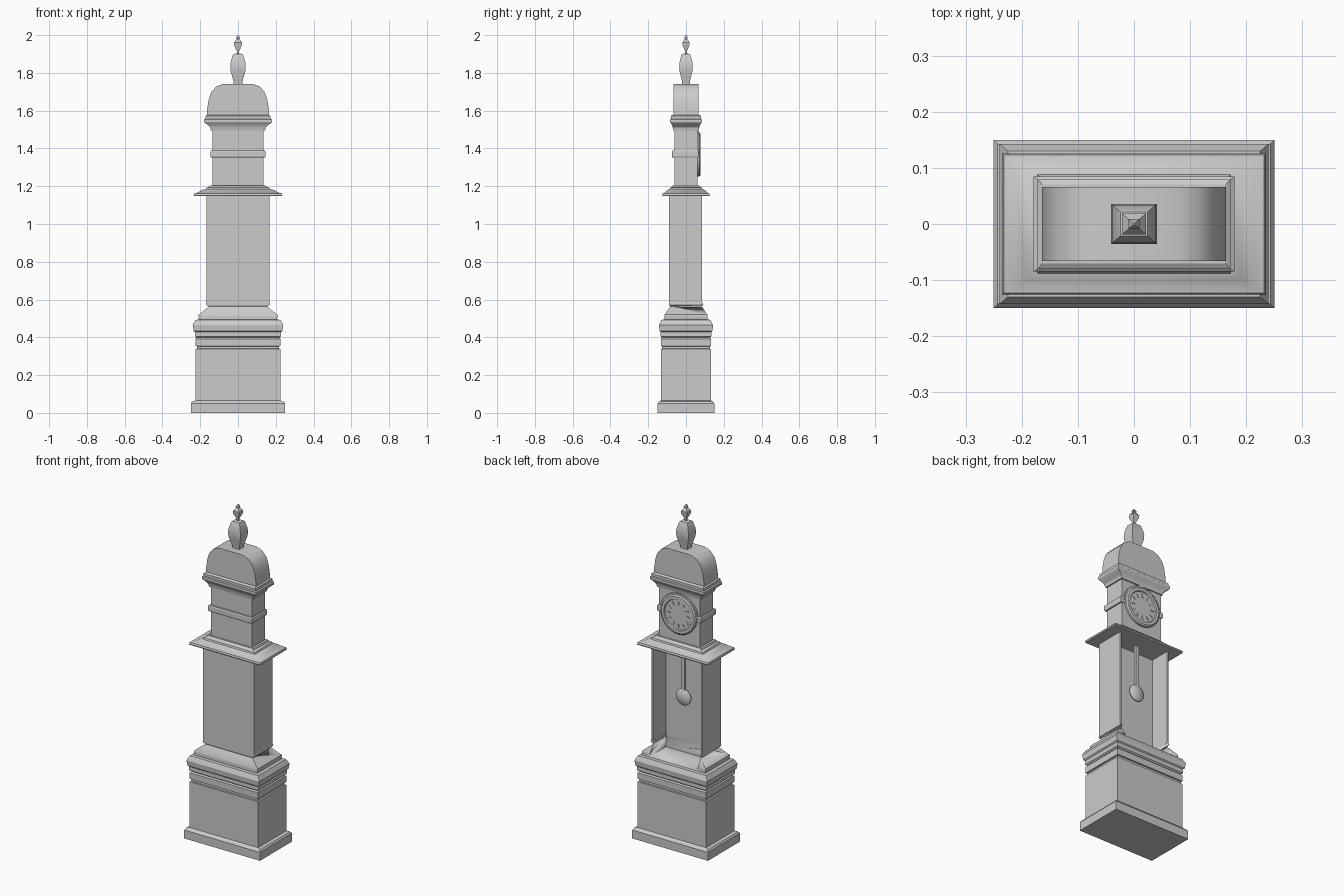
import bpy, bmesh, math
from mathutils import Vector

if "Cube" in bpy.data.objects:
    bpy.data.objects.remove(bpy.data.objects["Cube"])


def finish(name, bm, smooth=True):
    bmesh.ops.remove_doubles(bm, verts=bm.verts[:], dist=1e-5)
    bmesh.ops.recalc_face_normals(bm, faces=bm.faces[:])
    me = bpy.data.meshes.new(name)
    bm.to_mesh(me)
    bm.free()
    ob = bpy.data.objects.new(name, me)
    bpy.context.collection.objects.link(ob)
    bpy.ops.object.select_all(action='DESELECT')
    bpy.context.view_layer.objects.active = ob
    ob.select_set(True)
    if smooth:
        bpy.ops.object.shade_smooth_by_angle(angle=math.radians(30))
    return ob


def loft(name, sections, cy=0.0):
    """Stack of rectangles (half x, half y, z) skinned into a solid."""
    bm = bmesh.new()
    rings = [[bm.verts.new((sx * hx, cy + sy * hy, z))
              for sx, sy in ((-1, -1), (1, -1), (1, 1), (-1, 1))] for hx, hy, z in sections]
    for a, b in zip(rings, rings[1:]):
        for i in range(4):
            j = (i + 1) % 4
            bm.faces.new((a[i], a[j], b[j], b[i]))
    bm.faces.new(rings[0])
    bm.faces.new(rings[-1])
    return finish(name, bm)


def box(name, x0, x1, y0, y1, z0, z1):
    ob = loft(name, [((x1 - x0) / 2, (y1 - y0) / 2, z0),
                     ((x1 - x0) / 2, (y1 - y0) / 2, z1)], (y0 + y1) / 2)
    ob.location.x = (x0 + x1) / 2
    return ob


def prism(name, outline, y0, y1):
    """Outline in x, z extruded along y."""
    bm = bmesh.new()
    face = bm.faces.new([bm.verts.new((x, y0, z)) for x, z in outline])
    ext = bmesh.ops.extrude_face_region(bm, geom=[face])
    bmesh.ops.translate(bm, vec=(0, y1 - y0, 0),
                        verts=[v for v in ext['geom'] if isinstance(v, bmesh.types.BMVert)])
    return finish(name, bm)


def spin_y(name, profile, z, steps=32):
    """Profile of (radius, y) turned about a y axis at height z."""
    bm = bmesh.new()
    vs = [bm.verts.new((r, y, z)) for r, y in profile]
    es = [bm.edges.new(p) for p in zip(vs, vs[1:])]
    bmesh.ops.spin(bm, geom=vs + es, cent=(0, 0, z), axis=(0, 1, 0),
                   angle=math.tau, steps=steps)
    return finish(name, bm)


# Plinth with grooves and stepped mouldings
loft("plinth", [(.25, .15, 0), (.25, .15, .05), (.243, .143, .06), (.225, .133, .065),
                (.225, .133, .338), (.217, .126, .34), (.217, .126, .352), (.225, .133, .354),
                (.225, .133, .392), (.218, .125, .398), (.228, .134, .405), (.228, .134, .428),
                (.235, .14, .434), (.24, .143, .465), (.225, .13, .492), (.19, .10, .497)])

# Flared moulding, cut open in front of the pendulum case
flare = loft("case_foot_moulding", [(.205, .113, .49), (.21, .115, .51), (.208, .113, .52),
                                    (.155, .085, .562), (.17, .09, .575), (.168, .088, .585)])
cutter = box("opening_cutter", -.157, .157, -.036, .3, .5, .7)
cutter.hide_render = True
mod = flare.modifiers.new("opening", 'BOOLEAN')
mod.operation = 'DIFFERENCE'
mod.object = cutter
bpy.context.view_layer.objects.active = flare
bpy.ops.object.modifier_apply(modifier="opening")
bpy.data.objects.remove(cutter)

# Open pendulum case
box("case_back", -.168, .168, -.09, -.036, .57, 1.155)
for s, label in ((-1, "left"), (1, "right")):
    xs = sorted((s * .158, s * .168))
    box("case_wall_" + label, xs[0], xs[1], -.09, .086, .57, 1.155)

# Pendulum
box("pendulum_rod", -.011, .011, .014, .028, .87, 1.155)
spin_y("pendulum_bob", [(0, .004), (.035, .008), (.049, .018), (.049, .024),
                        (.035, .034), (0, .038)], .86, 24)

# Cornice over the case
loft("case_cornice", [(.232, .123, 1.147), (.235, .126, 1.152), (.232, .123, 1.162),
                      (.215, .112, 1.166), (.19, .098, 1.18), (.172, .088, 1.184),
                      (.168, .084, 1.192), (.152, .076, 1.196), (.148, .07, 1.205)])

# Hood and its band
loft("hood", [(.135, .061, 1.2), (.135, .061, 1.51)])
loft("hood_band", [(.142, .068, 1.352), (.145, .071, 1.357), (.145, .071, 1.383),
                   (.142, .068, 1.388)], -.004)
loft("hood_cornice", [(.143, .067, 1.495), (.146, .07, 1.51), (.16, .074, 1.525),
                      (.176, .082, 1.535), (.179, .085, 1.54), (.179, .085, 1.553),
                      (.172, .08, 1.557), (.172, .08, 1.572), (.163, .07, 1.578)])

# Clock dial, hour marks and arch
DZ = 1.368
spin_y("dial", [(0, .055), (.116, .055), (.116, .072), (.108, .078), (.092, .078),
                (.088, .072), (0, .072)], DZ)
for i in range(12):
    a = math.tau * i / 12
    mark = box("hour_mark", -.004, .004, .07, .076, -.01, .01)
    mark.rotation_euler.y = a
    mark.location = (.066 * math.sin(a), 0, DZ + .066 * math.cos(a))
arc = [math.pi * i / 20 for i in range(21)]
prism("dial_arch", [(.125 * math.cos(a), DZ + .125 * math.sin(a)) for a in arc] +
      [(.108 * math.cos(a), DZ + .108 * math.sin(a)) for a in reversed(arc)], .055, .07)

# Domed top
half = [(.164, 1.575), (.163, 1.61), (.155, 1.66), (.142, 1.697), (.116, 1.727), (.078, 1.742)]
prism("dome", half + [(-x, z) for x, z in reversed(half)], -.066, .066)

# Four-sided finial
loft("finial", [(r, r * .88, z) for r, z in
                ((.022, 1.738), (.025, 1.76), (.039, 1.81), (.041, 1.835), (.038, 1.86),
                 (.028, 1.895), (.024, 1.9), (.006, 1.903), (.006, 1.915), (.02, 1.945),
                 (.021, 1.962), (.007, 1.98), (.01, 1.985), (.008, 1.991), (.002, 2.0))])
